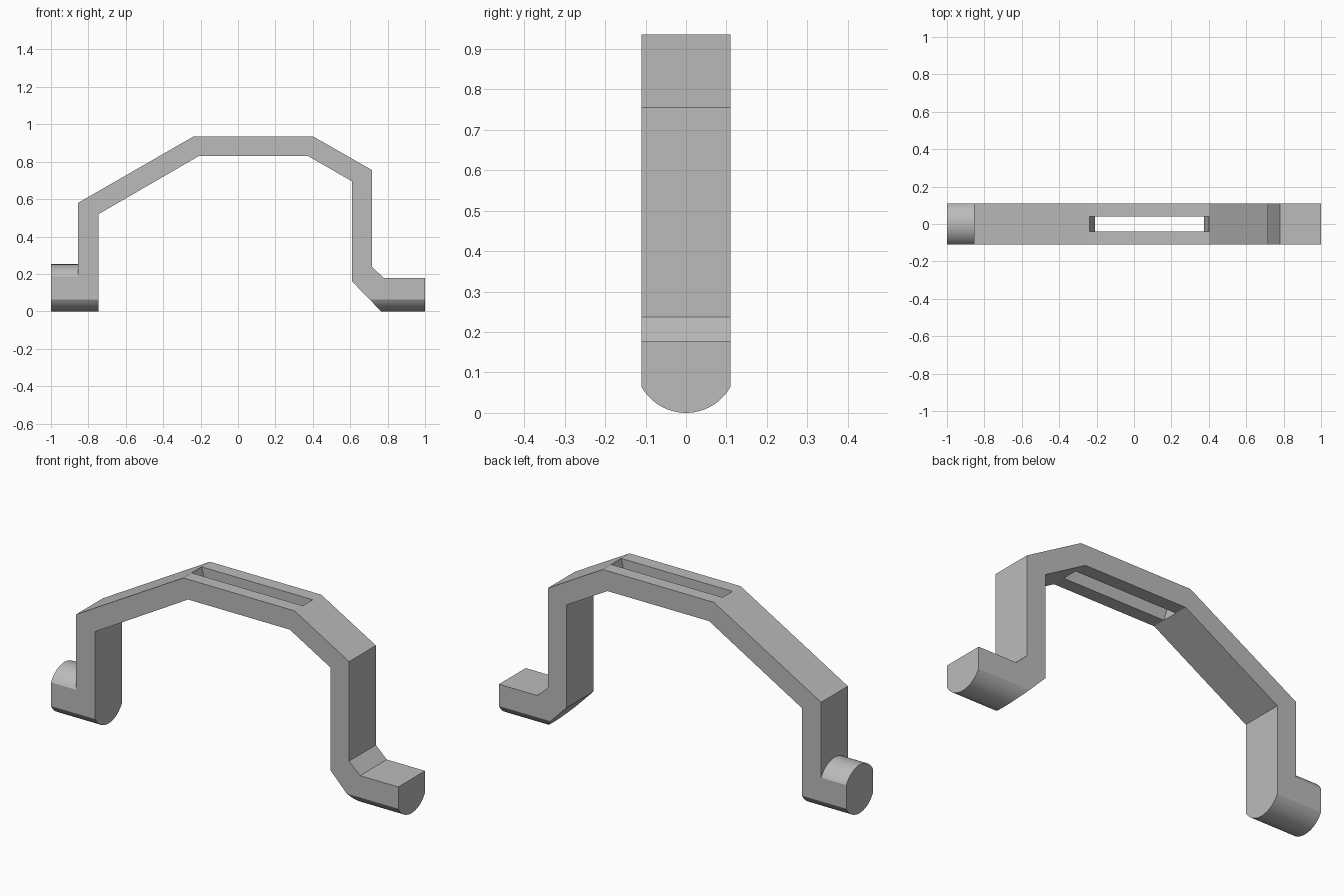
import bpy, bmesh, math

cube = bpy.data.objects.get("Cube")
if cube:
    bpy.data.objects.remove(cube, do_unlink=True)

grey = bpy.data.materials.new("plain grey")
grey.use_nodes = True
colour = (0.5, 0.5, 0.5, 1)
grey.diffuse_color = colour
grey.node_tree.nodes["Principled BSDF"].inputs["Base Color"].default_value = colour

HALF = 0.11      # half the width of the strap
RADIUS = 0.126   # rounding of the feet


def prism(name, outline, axis, start, end):
    """Extrude a closed 2D outline along x (outline is y, z) or y (outline is x, z)."""
    bm = bmesh.new()
    place = (lambda a, b, t: (t, a, b)) if axis == "x" else (lambda a, b, t: (a, t, b))
    face = bm.faces.new([bm.verts.new(place(a, b, start)) for a, b in outline])
    moved = bmesh.ops.extrude_face_region(bm, geom=[face])["geom"]
    shift = place(0, 0, end - start)
    bmesh.ops.translate(bm, vec=shift, verts=[v for v in moved if isinstance(v, bmesh.types.BMVert)])
    bmesh.ops.recalc_face_normals(bm, faces=bm.faces)
    mesh = bpy.data.meshes.new(name)
    bm.to_mesh(mesh)
    bm.free()
    mesh.materials.append(grey)
    obj = bpy.data.objects.new(name, mesh)
    bpy.context.collection.objects.link(obj)
    return obj


def arc(side, steps=24):
    """Points across the width on the bottom (side -1) or top (side 1) of a foot."""
    limit = math.asin(HALF / RADIUS)
    angles = [limit * (2 * i / steps - 1) for i in range(steps + 1)]
    return [(RADIUS * math.sin(a), RADIUS + side * RADIUS * math.cos(a)) for a in angles]


def apply_boolean(target, tool, operation):
    mod = target.modifiers.new("shape", "BOOLEAN")
    mod.operation = operation
    mod.solver = "EXACT"
    mod.object = tool
    bpy.context.view_layer.objects.active = target
    bpy.ops.object.modifier_apply(modifier=mod.name)
    bpy.data.objects.remove(tool, do_unlink=True)


# Bent strap with both feet, seen from the front
handle = prism("handle", [
    (-1, -0.1), (-0.745, -0.1), (-0.745, 0.52), (-0.21, 0.83), (0.375, 0.83),
    (0.61, 0.695), (0.61, 0.16), (0.862, -0.1), (1, -0.1), (1, 0.178),
    (0.78, 0.178), (0.717, 0.237), (0.717, 0.755), (0.402, 0.935),
    (-0.238, 0.935), (-0.855, 0.58), (-0.855, 0.252), (-1, 0.252),
], "y", -0.2, 0.2)

# Trim to width and round the underside
rail = prism("width_trim", arc(-1) + [(HALF, 1.2), (-HALF, 1.2)], "x", -1.2, 1.2)
apply_boolean(handle, rail, "INTERSECT")

# Round the top of the right peg
peg_trim = prism("peg_trim", arc(1) + [(0.2, 0.18), (0.2, 0.4), (-0.2, 0.4), (-0.2, 0.18)],
                 "x", -1.2, -0.855)
apply_boolean(handle, peg_trim, "DIFFERENCE")

# Long slot through the flat top
slot = prism("slot_cutter", [(-0.266, 1.035), (-0.182, 0.73), (0.35, 0.73), (0.427, 1.035)],
             "y", -0.041, 0.041)
apply_boolean(handle, slot, "DIFFERENCE")

# Smooth only the curved surfaces
bpy.ops.object.select_all(action="DESELECT")
handle.select_set(True)
bpy.context.view_layer.objects.active = handle
bpy.ops.object.shade_smooth_by_angle(angle=math.radians(20))
